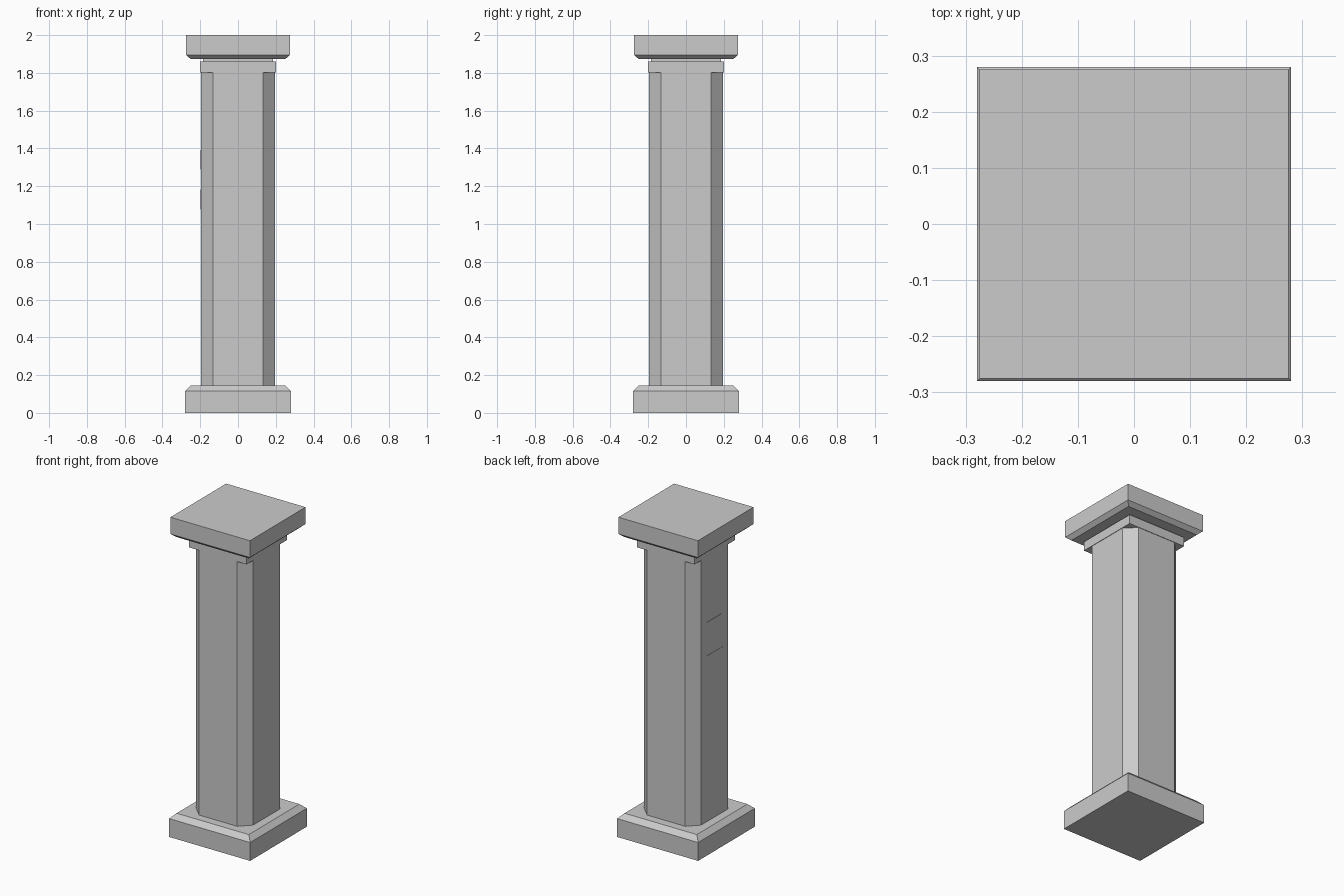
import bpy, bmesh

if "Cube" in bpy.data.objects:
    bpy.data.objects.remove(bpy.data.objects["Cube"])


def ring(half, cut=0.0):
    """Square outline, or an octagon when the corners are cut."""
    if not cut:
        return [(half, half), (-half, half), (-half, -half), (half, -half)]
    k = half - cut
    return [(half, k), (k, half), (-k, half), (-half, k),
            (-half, -k), (-k, -half), (k, -half), (half, -k)]


def stack(name, levels, cut=0.0):
    """Closed solid through (half width, height) levels."""
    bm = bmesh.new()
    rings = [[bm.verts.new((x, y, z)) for x, y in ring(h, cut)] for h, z in levels]
    n = len(rings[0])
    for a, b in zip(rings, rings[1:]):
        for i in range(n):
            j = (i + 1) % n
            bm.faces.new((a[i], a[j], b[j], b[i]))
    bm.faces.new(rings[0][::-1])
    bm.faces.new(rings[-1])
    bmesh.ops.recalc_face_normals(bm, faces=bm.faces)
    mesh = bpy.data.meshes.new(name)
    bm.to_mesh(mesh)
    bm.free()
    obj = bpy.data.objects.new(name, mesh)
    bpy.context.collection.objects.link(obj)
    return obj


# plinth with a sloped upper edge
stack("plinth", [(0.28, 0), (0.28, 0.115), (0.25, 0.145)])

# shaft with chamfered corners
stack("shaft", [(0.197, 0.145), (0.197, 0.97), (0.197, 1.385), (0.197, 1.805)], cut=0.065)

# collar, recessed neck and cap slab
stack("collar", [(0.2, 1.803), (0.2, 1.86)])
stack("neck", [(0.185, 1.86), (0.185, 1.875)])
stack("cap", [(0.25, 1.873), (0.275, 1.895), (0.275, 2.0)])

# two small flush plates on the left face
for i, z in enumerate((1.34, 1.13)):
    bpy.ops.mesh.primitive_cube_add(size=1, location=(-0.196, 0, z))
    plate = bpy.context.object
    plate.name = f"side_plate_{i + 1}"
    plate.scale = (0.006, 0.15, 0.105)
